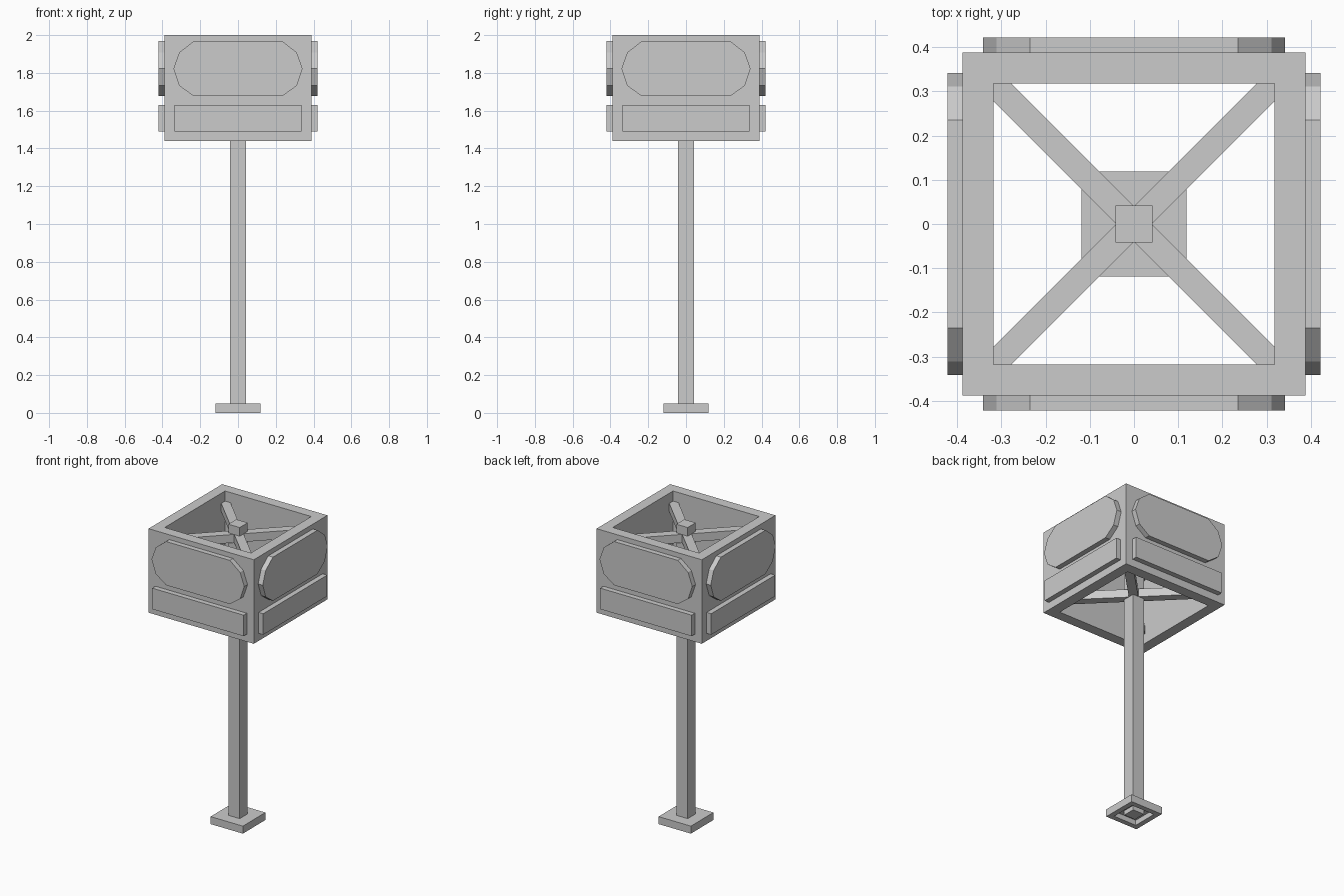
import bpy
import bmesh
from math import pi
from mathutils import Matrix

default = bpy.data.objects.get("Cube")
if default:
    bpy.data.objects.remove(default, do_unlink=True)

GREY = (0.6, 0.6, 0.6, 1.0)
grey = bpy.data.materials.new("plain_grey")
grey.use_nodes = True
grey.diffuse_color = GREY
grey.node_tree.nodes["Principled BSDF"].inputs["Base Color"].default_value = GREY


def finish(name, bm):
    bmesh.ops.recalc_face_normals(bm, faces=bm.faces)
    mesh = bpy.data.meshes.new(name)
    bm.to_mesh(mesh)
    bm.free()
    mesh.materials.append(grey)
    obj = bpy.data.objects.new(name, mesh)
    bpy.context.collection.objects.link(obj)
    return obj


def box(name, size, centre, angle=0.0):
    bm = bmesh.new()
    matrix = (Matrix.Rotation(angle, 4, "Z") @ Matrix.Translation(centre)
              @ Matrix.Diagonal((*size, 1)))
    bmesh.ops.create_cube(bm, size=1, matrix=matrix)
    return finish(name, bm)


def square_shell(name, outer, inner, z0, z1, cap=None):
    """Square tube; a cap height closes the inside with a flat ceiling."""
    bm = bmesh.new()
    corners = [(-1, -1), (1, -1), (1, 1), (-1, 1)]

    def loop(half, z):
        return [bm.verts.new((x * half, y * half, z)) for x, y in corners]

    if cap is None:
        rings = [loop(outer, z0), loop(outer, z1), loop(inner, z1), loop(inner, z0)]
        rings.append(rings[0])
    else:
        rings = [loop(outer, z1), loop(outer, z0), loop(inner, z0), loop(inner, cap)]
        bm.faces.new(rings[0])
        bm.faces.new(rings[-1])
    for a, b in zip(rings, rings[1:]):
        for i in range(4):
            j = (i + 1) % 4
            bm.faces.new((a[i], a[j], b[j], b[i]))
    return finish(name, bm)


def panel(name, profile, angle):
    """Extrude an x-z profile outwards from the front wall, then turn it."""
    bm = bmesh.new()
    face = bm.faces.new([bm.verts.new((x, -0.422, z)) for x, z in profile])
    ext = bmesh.ops.extrude_face_region(bm, geom=[face], use_keep_orig=True)
    verts = [v for v in ext["geom"] if isinstance(v, bmesh.types.BMVert)]
    bmesh.ops.translate(bm, verts=verts, vec=(0, 0.036, 0))
    bmesh.ops.rotate(bm, verts=bm.verts, matrix=Matrix.Rotation(angle, 3, "Z"))
    return finish(name, bm)


# Foot plate with a recessed underside, and the post
square_shell("foot_plate", 0.119, 0.085, 0, 0.05, cap=0.035)
box("post", (0.084, 0.084, 1.985), (0, 0, 0.9975))

# Open square sign frame
square_shell("sign_frame", 0.388, 0.318, 1.44, 2.0)

# Diagonal braces in two layers
for level, z in (("lower", 1.535), ("upper", 1.905)):
    for i in range(4):
        box(f"{level}_brace_{i + 1}", (0.42, 0.057, 0.055),
            (0.24, 0, z), pi / 4 + i * pi / 2)

# Long ten-sided panel and rectangular panel on each side
right_half = [(0.235, 1.677), (0.311, 1.732), (0.342, 1.822),
              (0.311, 1.908), (0.235, 1.968)]
rounded = right_half + [(-x, z) for x, z in reversed(right_half)]
strip = [(-0.337, 1.49), (0.337, 1.49), (0.337, 1.63), (-0.337, 1.63)]
for i, side in enumerate(("front", "left", "back", "right")):
    panel(f"{side}_upper_panel", rounded, i * pi / 2)
    panel(f"{side}_lower_panel", strip, i * pi / 2)
